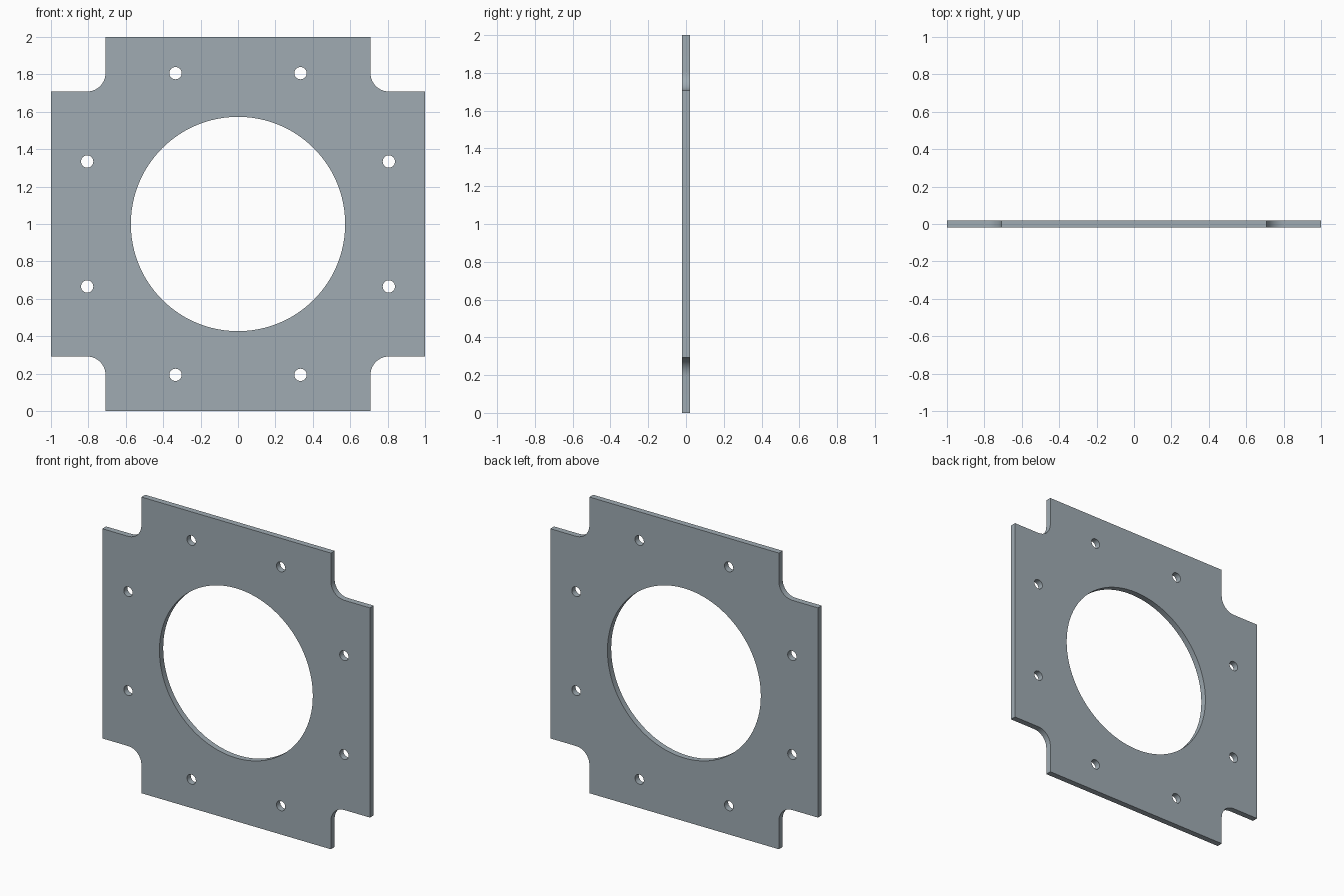
import bpy, bmesh
from math import cos, sin, pi, radians
from mathutils import Matrix

if "Cube" in bpy.data.objects:
    bpy.data.objects.remove(bpy.data.objects["Cube"])

HALF, NOTCH, FILLET, THICK = 1.0, 0.708, 0.1, 0.04
BORE_R, BOLT_CIRCLE, BOLT_R = 0.573, 0.873, 0.033


def circle(cx, cy, r, n):
    return [(cx + r * cos(2 * pi * i / n), cy + r * sin(2 * pi * i / n)) for i in range(n)]


# Outline: one notched corner with a rounded inside, turned four times
c = NOTCH + FILLET
corner = [(HALF, NOTCH)]
for i in range(13):
    a = -pi / 2 - i * pi / 24
    corner.append((c + FILLET * cos(a), c + FILLET * sin(a)))
corner.append((NOTCH, HALF))
outline = []
for k in range(4):
    co, si = round(cos(k * pi / 2)), round(sin(k * pi / 2))
    outline += [(x * co - y * si, x * si + y * co) for x, y in corner]

# Central bore and ring of eight bolt holes
loops = [outline, circle(0, 0, BORE_R, 96)]
for k in range(8):
    a = radians(22.5 + 45 * k)
    loops.append(circle(BOLT_CIRCLE * cos(a), BOLT_CIRCLE * sin(a), BOLT_R, 32))

# Filled profile extruded to the plate thickness
curve = bpy.data.curves.new("mounting_plate", 'CURVE')
curve.dimensions = '2D'
curve.fill_mode = 'BOTH'
curve.extrude = THICK / 2
for pts in loops:
    s = curve.splines.new('POLY')
    s.points.add(len(pts) - 1)
    for p, (x, y) in zip(s.points, pts):
        p.co = (x, y, 0, 1)
    s.use_cyclic_u = True
plate = bpy.data.objects.new("mounting_plate", curve)
bpy.context.collection.objects.link(plate)
bpy.context.view_layer.objects.active = plate
plate.select_set(True)
bpy.ops.object.convert(target='MESH')
plate = bpy.context.object

# Weld the caps to the walls and stand the plate upright on the ground
bm = bmesh.new()
bm.from_mesh(plate.data)
bmesh.ops.remove_doubles(bm, verts=bm.verts, dist=1e-5)
bm.transform(Matrix.Translation((0, 0, HALF)) @ Matrix.Rotation(pi / 2, 4, 'X'))
bmesh.ops.recalc_face_normals(bm, faces=bm.faces)
for f in bm.faces:
    f.material_index = 0
bm.to_mesh(plate.data)
bm.free()
bpy.ops.object.shade_smooth_by_angle(angle=radians(30))

# Blue-grey steel
steel = bpy.data.materials.new("steel")
steel.diffuse_color = (0.35, 0.41, 0.45, 1)
steel.use_nodes = True
steel.node_tree.nodes["Principled BSDF"].inputs["Base Color"].default_value = steel.diffuse_color
plate.data.materials.clear()
plate.data.materials.append(steel)
